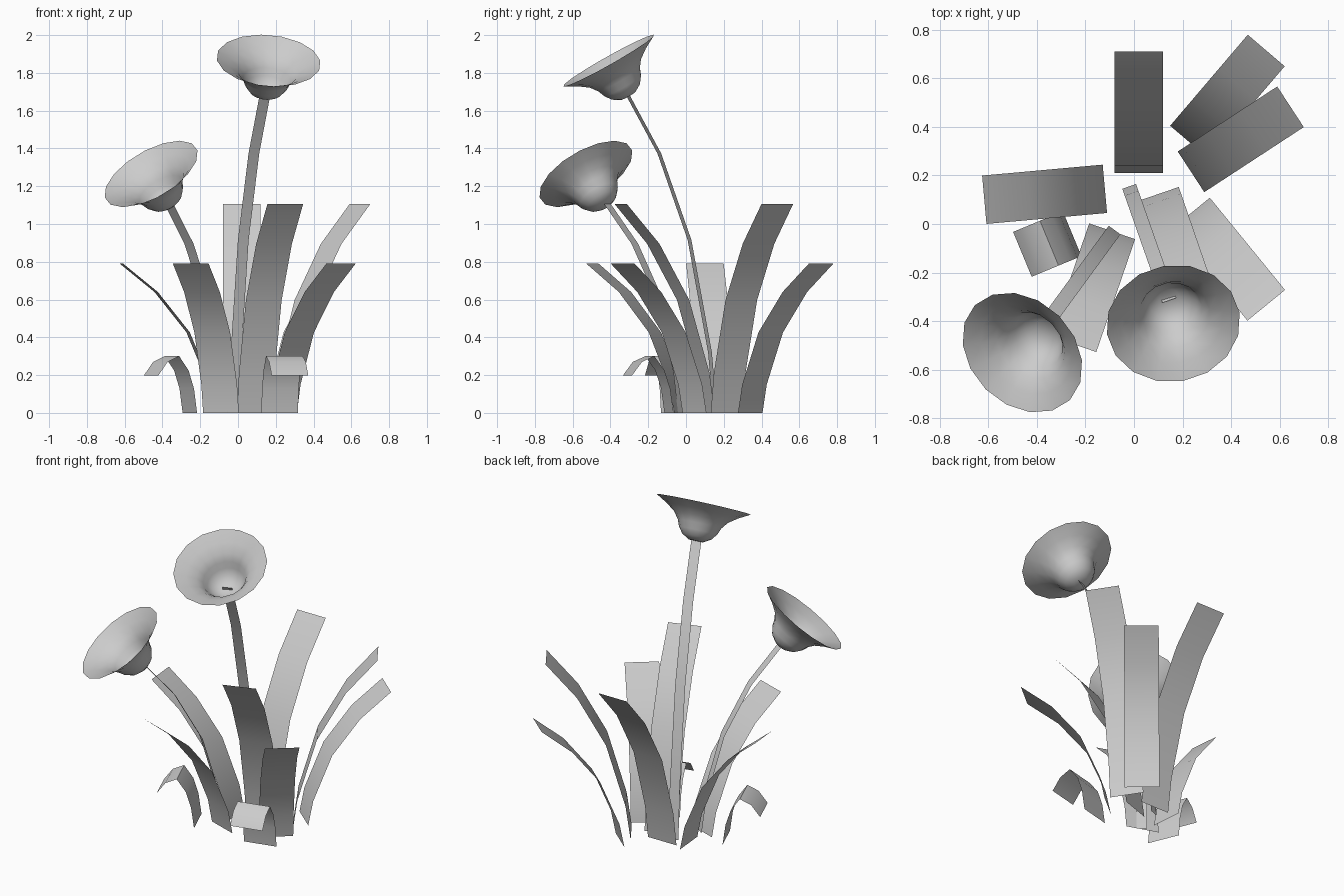
import bpy, math
from mathutils import Vector

if "Cube" in bpy.data.objects:
    bpy.data.objects.remove(bpy.data.objects["Cube"])

# Side profiles: (fraction of reach, fraction of height)
ARCH = [(0, 0), (0.06, 0.19), (0.29, 0.54), (0.63, 0.81), (1, 1)]
CURL = [(0, 0), (0.08, 0.43), (0.22, 0.75), (0.46, 1.0), (0.76, 0.9), (1, 0.66)]
# Flower bell: (radius, distance along axis measured from the rim)
BELL = [(0.042, -0.215), (0.085, -0.19), (0.112, -0.155), (0.128, -0.115),
        (0.158, -0.075), (0.21, -0.037), (0.277, 0)]


def make(name, verts, faces):
    mesh = bpy.data.meshes.new(name)
    mesh.from_pydata(verts, [], faces)
    ob = bpy.data.objects.new(name, mesh)
    bpy.context.collection.objects.link(ob)
    bpy.ops.object.select_all(action='DESELECT')
    ob.select_set(True)
    bpy.context.view_layer.objects.active = ob
    bpy.ops.object.shade_smooth_by_angle(angle=math.radians(40))
    return ob


def strip(name, base, tip, height, width=0.2, profile=ARCH):
    """Flat ribbon that bends from base to tip."""
    base, tip = Vector((*base, 0)), Vector((*tip, 0))
    run = tip - base
    side = Vector((-run.y, run.x, 0)).normalized() * width / 2
    verts = []
    for d, h in profile:
        p = base + run * d + Vector((0, 0, height * h))
        verts += [p - side, p + side]
    faces = [(2 * i, 2 * i + 1, 2 * i + 3, 2 * i + 2) for i in range(len(profile) - 1)]
    return make(name, verts, faces)


def flower(name, centre, axis, n=16):
    """Open bell, revolved around its tilted axis."""
    verts = [(r * math.cos(math.tau * k / n), r * math.sin(math.tau * k / n), a)
             for r, a in BELL for k in range(n)]
    faces = [(i * n + k, i * n + (k + 1) % n, (i + 1) * n + (k + 1) % n, (i + 1) * n + k)
             for i in range(len(BELL) - 1) for k in range(n)]
    faces.append(tuple(reversed(range(n))))
    ob = make(name, verts, faces)
    ob.location = centre
    ob.rotation_mode = 'QUATERNION'
    ob.rotation_quaternion = Vector(axis).to_track_quat('Z', 'Y')
    return ob


# Long leaves
leaves = [
    ((0.02, 0.21), (0.02, 0.71), 1.105),
    ((0.235, 0.215), (0.645, 0.483), 1.105),
    ((0.09, 0.12), (0.25, -0.345), 1.105),
    ((0.225, 0.34), (0.545, 0.715), 0.79),
    ((0.235, 0.045), (0.545, -0.335), 0.79),
    ((-0.09, -0.03), (-0.25, -0.495), 0.79),
    ((-0.12, 0.145), (-0.617, 0.10), 0.79),
]
for i, (b, t, h) in enumerate(leaves):
    strip(f"leaf_{i + 1}", b, t, h)

# Short curled leaves
strip("curled_leaf_left", (-0.255, -0.04), (-0.46, -0.125), 0.3, profile=CURL)
strip("curled_leaf_front", (0.22, -0.09), (0.275, -0.31), 0.3, profile=CURL)

# Stems
strip("tall_stem", (-0.02, 0.155), (0.145, -0.315), 1.695, width=0.06)
strip("short_stem", (-0.08, -0.025), (-0.365, -0.415), 1.105, width=0.06)

# Flowers
flower("tall_flower", (0.162, -0.41, 1.865), (0.08, -0.49, 0.87))
flower("short_flower", (-0.46, -0.53, 1.265), (-0.45, -0.45, 0.775))
